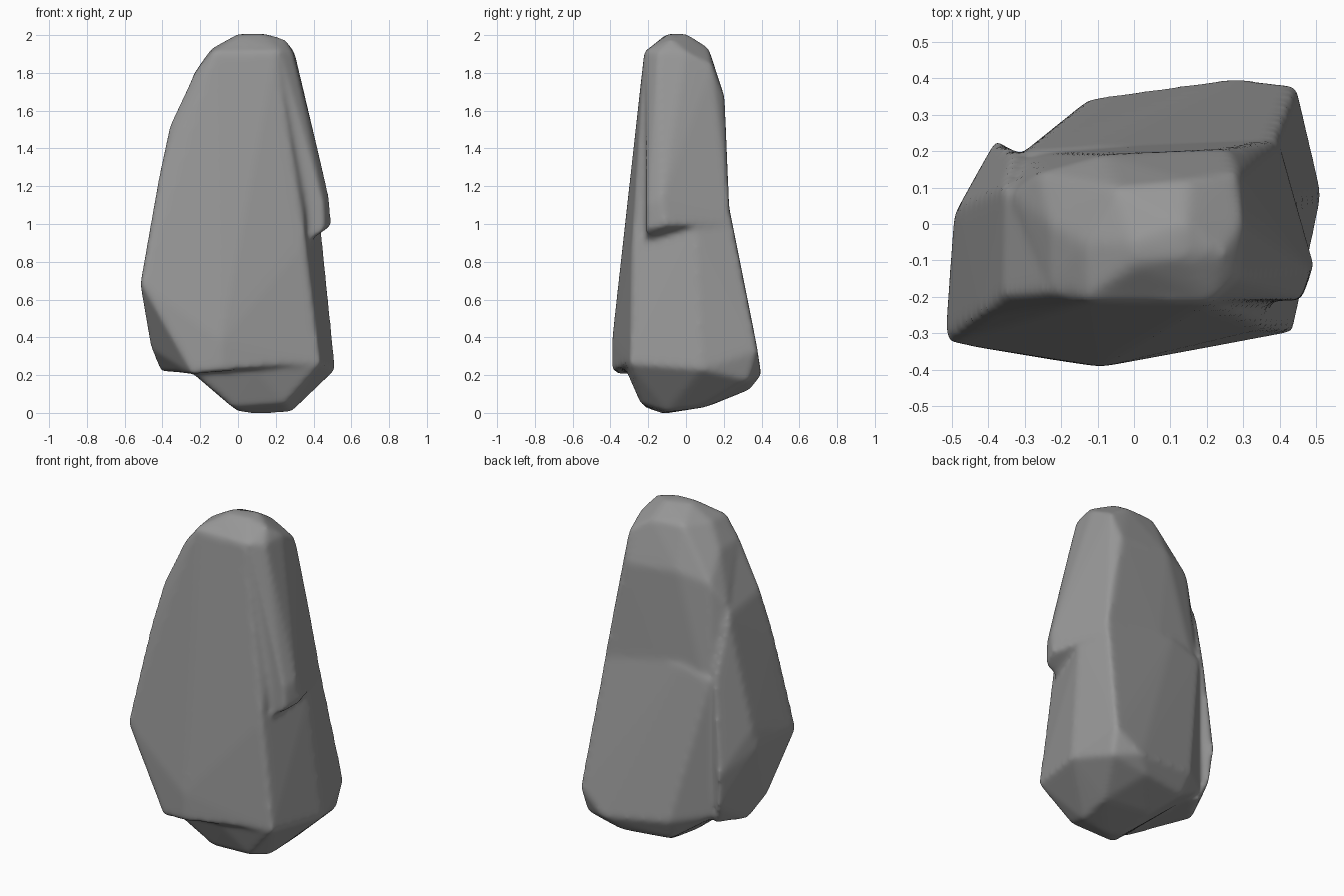
import bpy, bmesh, math

if "Cube" in bpy.data.objects:
    bpy.data.objects.remove(bpy.data.objects["Cube"])


def hull(name, pts):
    """Faceted stone lump: convex hull around a few corner points."""
    bm = bmesh.new()
    for p in pts:
        bm.verts.new(p)
    bmesh.ops.convex_hull(bm, input=bm.verts[:])
    loose = [v for v in bm.verts if not v.link_faces]
    bmesh.ops.delete(bm, geom=loose, context='VERTS')
    bmesh.ops.recalc_face_normals(bm, faces=bm.faces[:])
    me = bpy.data.meshes.new(name)
    bm.to_mesh(me)
    bm.free()
    ob = bpy.data.objects.new(name, me)
    bpy.context.collection.objects.link(ob)
    return ob


# Wide lower block, flaring to the back
rock = hull("rock", [
    (.1, -.12, -.005), (.28, -.1, .005), (0, -.1, .008),
    (-.03, -.22, .03), (.25, -.24, .05), (.3, .1, .03), (0, .13, .04),
    (.2, .34, .125), (-.1, .29, .13),
    (-.24, -.29, .21), (.1, -.315, .22), (.435, -.3, .26), (.515, .08, .23),
    (.43, .33, .17), (.445, .38, .33), (.28, .4, .2), (-.12, .345, .25),
    (-.32, .18, .28), (.36, -.27, .92), (.44, .05, .97), (.385, .23, 1.08),
    (-.1, .215, 1.15), (-.3, .2, 1.1), (.3, .215, 1.15), (.1, 0, 1.4)])

# Upper block with an overhang on the right
upper = hull("upper_block", [
    (.36, -.21, .9), (.46, -.21, .97), (.495, -.11, .99), (.485, -.13, 1.13),
    (.455, -.21, 1.1), (.4, .22, 1.0), (.385, .23, 1.08), (-.1, .21, .9),
    (-.31, .195, .9), (-.34, .08, 1.52), (0, .215, 1.12),
    (.29, -.15, 1.91), (.3, 0, 1.91), (.285, .14, 1.84), (.26, .205, 1.67),
    (-.08, .19, 1.7), (-.26, .14, 1.65), (.15, .12, 1.93), (-.05, .1, 1.94),
    (-.14, -.05, 1.93), (-.13, -.2, 1.92), (.22, -.21, 1.92),
    (-.23, -.17, 1.8), (-.23, 0, 1.8), (0, -.05, 2.007), (.13, -.09, 2.007),
    (.14, 0, 2.007), (0, -.11, 2), (.25, -.08, 1.978)])

# Broad slab across the front and left
slab = hull("front_slab", [
    (-.24, -.37, .205), (-.09, -.392, .22), (.41, -.3, .265),
    (-.41, 0, .22), (-.32, .17, .23), (-.46, -.12, .34),
    (-.518, -.3, .68), (-.51, -.325, .68), (-.495, .02, .68), (-.48, .05, .8),
    (-.38, .23, .55), (-.365, .21, .35), (-.09, -.392, .38), (.36, -.285, .9),
    (-.42, -.25, 1.24), (-.36, -.2, 1.52), (-.355, .1, 1.47),
    (-.33, .2, 1.1), (-.23, -.19, 1.8), (-.12, -.215, 1.92),
    (.2, -.22, 1.92), (.345, -.2, 1.25)])

# Fuse the lumps into one stone
bpy.context.view_layer.objects.active = rock
for part in (upper, slab):
    mod = rock.modifiers.new("fuse", 'BOOLEAN')
    mod.operation = 'UNION'
    mod.solver = 'EXACT'
    mod.object = part
    bpy.ops.object.modifier_apply(modifier=mod.name)
    bpy.data.objects.remove(part, do_unlink=True)

# Weather the edges: even mesh, lightly smoothed
remesh = rock.modifiers.new("even_mesh", 'REMESH')
remesh.mode = 'VOXEL'
remesh.voxel_size = .014
soften = rock.modifiers.new("soften", 'SMOOTH')
soften.factor = .5
soften.iterations = 14
for name in ("even_mesh", "soften"):
    bpy.ops.object.modifier_apply(modifier=name)

# Dark grey stone
stone = bpy.data.materials.new("stone")
stone.diffuse_color = (.31, .31, .31, 1)
stone.use_nodes = True
stone.node_tree.nodes["Principled BSDF"].inputs["Base Color"].default_value = stone.diffuse_color
rock.data.materials.clear()
rock.data.materials.append(stone)

# Soft shading, keeping deep creases sharp
bpy.ops.object.select_all(action='DESELECT')
rock.select_set(True)
bpy.ops.object.shade_smooth_by_angle(angle=math.radians(50))
